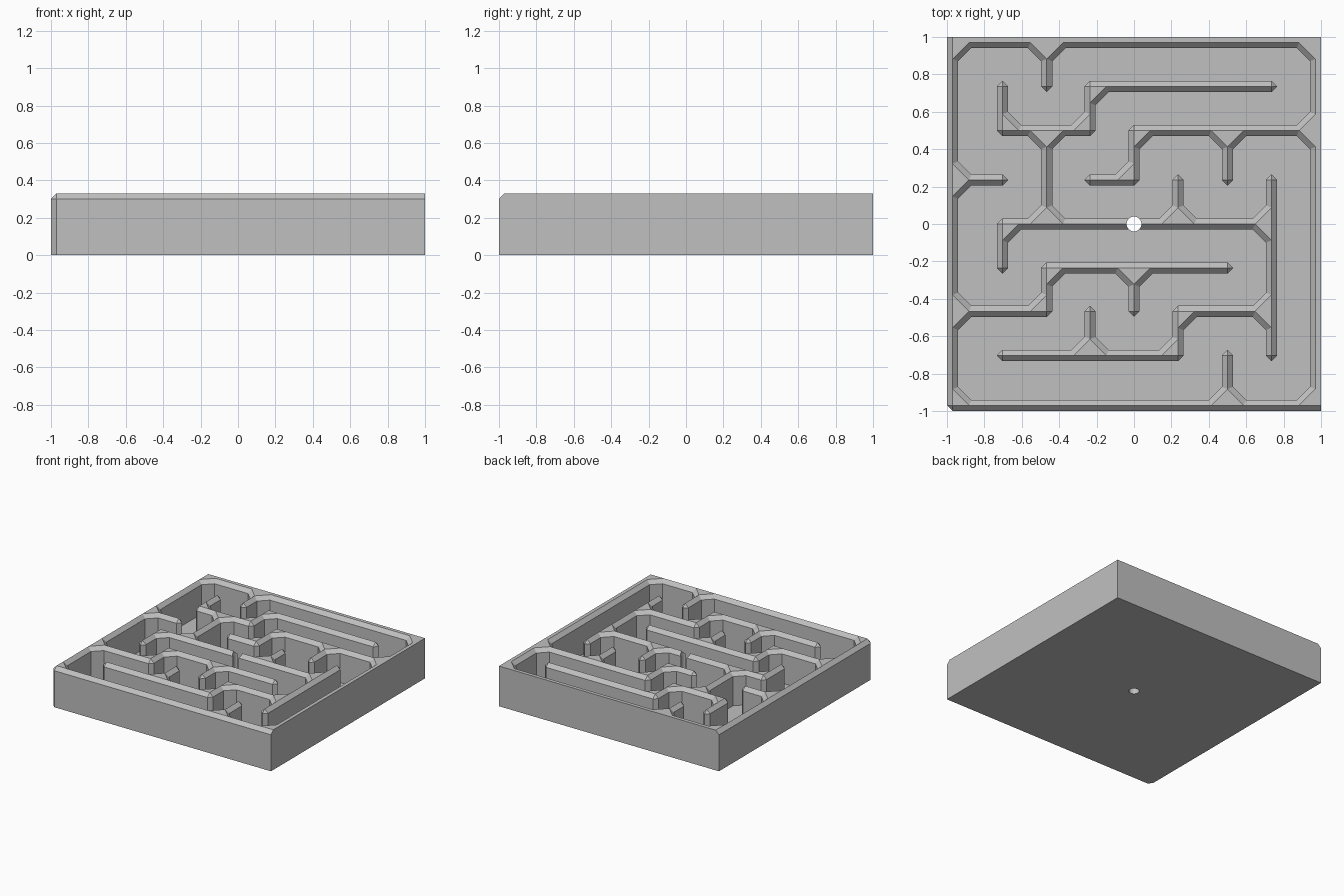
import bpy
import bmesh
from mathutils import Vector

if "Cube" in bpy.data.objects:
    bpy.data.objects.remove(bpy.data.objects["Cube"], do_unlink=True)

# Single plain grey
grey = bpy.data.materials.new("plain_grey")
grey.use_nodes = True
grey.diffuse_color = (0.53, 0.53, 0.53, 1)
grey.node_tree.nodes["Principled BSDF"].inputs["Base Color"].default_value = grey.diffuse_color

H = 0.03           # half wall thickness, also the bevel size
TOP = 0.33         # ridge height
EAVE = TOP - H     # height where the bevel starts
FLOOR = 0.06       # floor thickness
FLARE = 0.07       # cut across inner corners
LINES = [-0.97, -0.703, -0.467, -0.235, 0, 0.235, 0.5, 0.735, 0.97]


def add_hull(bm, points):
    verts = [bm.verts.new(p) for p in points]
    result = bmesh.ops.convex_hull(bm, input=verts)
    unused = {v for v in result["geom_interior"] + result["geom_unused"]
              if isinstance(v, bmesh.types.BMVert)}
    bmesh.ops.delete(bm, geom=list(unused), context="VERTS")


def finish(name, bm):
    bmesh.ops.dissolve_limit(bm, angle_limit=0.01, verts=bm.verts, edges=bm.edges)
    bmesh.ops.recalc_face_normals(bm, faces=bm.faces)
    mesh = bpy.data.meshes.new(name)
    bm.to_mesh(mesh)
    bm.free()
    mesh.materials.append(grey)
    obj = bpy.data.objects.new(name, mesh)
    bpy.context.collection.objects.link(obj)
    return obj


def prism(low_plan, top_plan, base):
    """Points of an upright block whose top edge is bevelled."""
    return ([(p[0], p[1], z) for p in low_plan for z in (base, EAVE)]
            + [(p[0], p[1], TOP) for p in top_plan])


def at(node):
    return Vector((LINES[node[0]], LINES[node[1]]))


def wall(bm, a, b, base):
    """Ridged wall with pointed ends between two grid nodes."""
    p, q = at(a), at(b)
    along = (q - p).normalized()
    side = Vector((-along.y, along.x)) * H
    plan = [p - along * H, p + side, p - side, q + side, q - side, q + along * H]
    add_hull(bm, prism(plan, [p, q], base))


def gusset(bm, node, dx, dy):
    """Bevelled fill across one inner corner."""
    o = at(node)
    far = H + FLARE
    ridge = 2 * H + FLARE - H * 2 ** 0.5
    low = [(0, 0), (far, 0), (far, H), (H, far), (0, far)]
    top = [(0, 0), (ridge, 0), (0, ridge)]
    place = lambda pts: [(o.x + x * dx, o.y + y * dy) for x, y in pts]
    add_hull(bm, prism(place(low), place(top), FLOOR / 2))


# Wall runs as chains of grid nodes
border_run = [(0, 0), (8, 0), (8, 8), (0, 8), (0, 0)]
middle_run = [(1, 4), (7, 4)]
inner_runs = [
    [(2, 8), (2, 7)],
    [(1, 7), (1, 6), (3, 6), (3, 7), (7, 7)],
    [(2, 6), (2, 4)],
    [(1, 3), (1, 4)],
    [(5, 4), (5, 5)],
    [(7, 5), (7, 1)],
    [(8, 6), (4, 6), (4, 5), (3, 5)],
    [(6, 6), (6, 5)],
    [(0, 5), (1, 5)],
    [(0, 2), (2, 2), (2, 3), (6, 3)],
    [(4, 3), (4, 2)],
    [(1, 1), (5, 1), (5, 2), (7, 2)],
    [(3, 1), (3, 2)],
    [(6, 0), (6, 1)],
]

# Border, with square outer edges on the back and right
bm = bmesh.new()
for a, b in zip(border_run, border_run[1:]):
    wall(bm, a, b, 0)
inner = 1 - H
add_hull(bm, prism([(inner, -1), (1, -1), (1, 1), (inner, 1)],
                   [(inner, -inner), (1, -inner), (1, 1), (inner, 1)], 0))
add_hull(bm, prism([(-1, inner), (1, inner), (1, 1), (-1, 1)],
                   [(-inner, inner), (1, inner), (1, 1), (-inner, 1)], 0))
finish("border_walls", bm)

# Inner maze walls
bm = bmesh.new()
for run in inner_runs:
    for a, b in zip(run, run[1:]):
        wall(bm, a, b, FLOOR / 2)
finish("maze_walls", bm)

# Fills in every inner corner, found from the directions leaving each node
leaving = {}
for run in inner_runs + [border_run, middle_run]:
    for a, b in zip(run, run[1:]):
        dx = (b[0] > a[0]) - (b[0] < a[0])
        dy = (b[1] > a[1]) - (b[1] < a[1])
        node = a
        while node != b:
            following = (node[0] + dx, node[1] + dy)
            leaving.setdefault(node, set()).add((dx, dy))
            leaving.setdefault(following, set()).add((-dx, -dy))
            node = following
bm = bmesh.new()
for node, ways in leaving.items():
    for dx in (-1, 1):
        for dy in (-1, 1):
            if (dx, 0) in ways and (0, dy) in ways:
                gusset(bm, node, dx, dy)
finish("corner_fills", bm)

# Floor and middle wall, both drilled at the centre
bm = bmesh.new()
add_hull(bm, [(x, y, z) for x in (-inner, inner) for y in (-inner, inner) for z in (0, FLOOR)])
floor = finish("floor", bm)
bm = bmesh.new()
wall(bm, *middle_run, FLOOR / 2)
middle = finish("middle_wall", bm)

bm = bmesh.new()
bmesh.ops.create_cone(bm, cap_ends=True, segments=32, radius1=0.04, radius2=0.04, depth=1)
drill = finish("hole_cutter", bm)
drill.hide_render = True
for part in (floor, middle):
    cut = part.modifiers.new("centre_hole", "BOOLEAN")
    cut.operation = "DIFFERENCE"
    cut.solver = "EXACT"
    cut.object = drill
    bpy.context.view_layer.objects.active = part
    bpy.ops.object.modifier_apply(modifier=cut.name)
bpy.data.objects.remove(drill, do_unlink=True)
